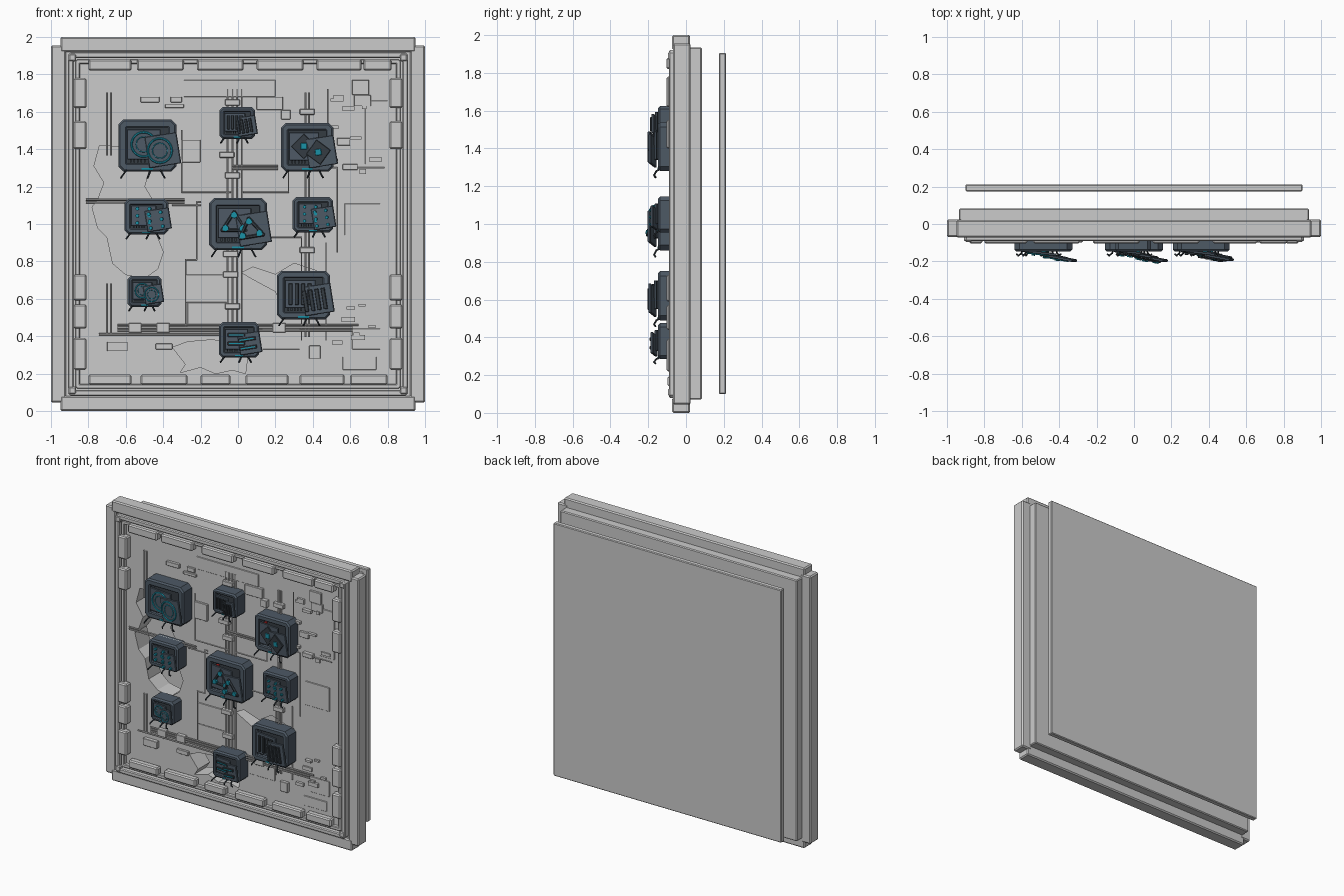
import bpy, bmesh, math, random
from mathutils import Vector, Matrix

if "Cube" in bpy.data.objects:
    bpy.data.objects.remove(bpy.data.objects["Cube"])
random.seed(4)

def mat(name, c):
    m = bpy.data.materials.new(name)
    m.diffuse_color = (*c, 1)
    m.use_nodes = True
    m.node_tree.nodes["Principled BSDF"].inputs["Base Color"].default_value = m.diffuse_color
    return m

SLATE = mat("slate", (0.075, 0.10, 0.13))
DARK = mat("dark", (0.035, 0.045, 0.055))
TEAL = mat("teal", (0.01, 0.28, 0.38))
RED = mat("red", (0.6, 0.02, 0.02))
FLOOR = -0.05

def emit(bm, name, m=None):
    bmesh.ops.recalc_face_normals(bm, faces=bm.faces)
    me = bpy.data.meshes.new(name)
    bm.to_mesh(me)
    bm.free()
    ob = bpy.data.objects.new(name, me)
    bpy.context.collection.objects.link(ob)
    if m:
        me.materials.append(m)
    return ob

def box(bm, x0, z0, x1, z1, y0, y1, bev=0.0, mx=None):
    M = Matrix.Translation(((x0+x1)/2, (y0+y1)/2, (z0+z1)/2)) @ Matrix.Diagonal((x1-x0, y1-y0, z1-z0, 1))
    vs = bmesh.ops.create_cube(bm, size=1, matrix=(mx or Matrix()) @ M)["verts"]
    if bev:
        es = list({e for v in vs for e in v.link_edges})
        bmesh.ops.bevel(bm, geom=es, offset=bev, segments=1, affect='EDGES')

def ring(bm, cx, cz, w, h, profile, ch):
    """Sweep an (inset, y) section round a chamfered rectangle."""
    loops = []
    for ins, y in profile:
        a, b, c = w/2-ins, h/2-ins, max(ch-ins*0.6, 0.0008)
        pts = [(a, b-c), (a-c, b), (c-a, b), (-a, b-c), (-a, c-b), (c-a, -b), (a-c, -b), (a, c-b)]
        loops.append([bm.verts.new((cx+x, y, cz+z)) for x, z in pts])
    for i, A in enumerate(loops):
        B = loops[(i+1) % len(loops)]
        for k in range(8):
            bm.faces.new((A[k], A[(k+1) % 8], B[(k+1) % 8], B[k]))

def tube(bm, pts, r, n=6, mx=None):
    for a, b in zip(pts, pts[1:]):
        a, b = Vector(a), Vector(b)
        d = b - a
        M = Matrix.Translation((a+b)/2) @ d.to_track_quat('Z', 'Y').to_matrix().to_4x4()
        bmesh.ops.create_cone(bm, cap_ends=True, segments=n, radius1=r, radius2=r,
                              depth=d.length + r, matrix=(mx or Matrix()) @ M)

def torus(bm, R, r, mx, n=32):
    rows = [[bm.verts.new(mx @ Vector(((R+r*math.cos(q))*math.cos(t), r*math.sin(q), (R+r*math.cos(q))*math.sin(t))))
             for q in (k*math.pi/3 for k in range(6))] for t in (i*math.tau/n for i in range(n))]
    for i in range(n):
        for k in range(6):
            A, B = rows[i], rows[(i+1) % n]
            bm.faces.new((A[k], A[(k+1) % 6], B[(k+1) % 6], B[k]))

# Outer frame bars
bm = bmesh.new()
for s in (-1, 1):
    box(bm, s*0.96-0.04, 0.045, s*0.96+0.04, 1.955, -0.07, 0.025, 0.008)
    z = 1 + s*0.96
    box(bm, -0.95, z-0.04, 0.95, z+0.04, -0.073, 0.022, 0.008)
emit(bm, "outer_frame")

# Stepped inner rim
bm = bmesh.new()
ring(bm, 0, 1, 1.82, 1.84, [(0, -0.04), (0, -0.085), (0.006, -0.091), (0.026, -0.091), (0.032, -0.085), (0.032, -0.04)], 0.015)
ring(bm, 0, 1, 1.74, 1.76, [(0, -0.04), (0, -0.072), (0.004, -0.076), (0.02, -0.076), (0.024, -0.072), (0.024, -0.04)], 0.012)
for sx in (-1, 1):
    for sz in (-1, 1):
        box(bm, sx*0.885-0.02, 1+sz*0.89-0.02, sx*0.885+0.02, 1+sz*0.89+0.02, -0.095, -0.05, 0.006)
emit(bm, "inner_rim")

# Wall slab with broken holes
bm = bmesh.new()
box(bm, -0.935, 0.07, 0.935, 1.935, FLOOR, 0.084, 0.006)
slab = emit(bm, "wall_slab")
HOLES = [
    [(-.74, 1.42), (-.77, 1.31), (-.715, 1.22), (-.75, 1.13), (-.78, 1.09), (-.75, .98), (-.70, .93), (-.67, .79),
     (-.6, .73), (-.5, .71), (-.43, .76), (-.40, .85), (-.44, .95), (-.41, 1.05), (-.5, 1.2), (-.46, 1.35), (-.6, 1.41)],
    [(-.35, .34), (-.27, .37), (-.15, .38), (.02, .37), (.05, .28), (.04, .2), (-.03, .22), (-.12, .2), (-.2, .235),
     (-.31, .205), (-.28, .25)],
    [(.02, .74), (.08, .77), (.2, .73), (.3, .79), (.42, .75), (.45, .55), (.36, .5), (.25, .53), (.2, .64), (.07, .71)]]
for i, pts in enumerate(HOLES):
    bm = bmesh.new()
    f = bm.faces.new([bm.verts.new((x, -0.2, z)) for x, z in pts])
    r = bmesh.ops.extrude_face_region(bm, geom=[f])
    bmesh.ops.translate(bm, vec=(0, 0.36, 0), verts=[v for v in r["geom"] if isinstance(v, bmesh.types.BMVert)])
    cut = emit(bm, "hole_cutter")
    cut.hide_render = True
    mod = slab.modifiers.new("hole", 'BOOLEAN')
    mod.operation, mod.object, mod.solver = 'DIFFERENCE', cut, 'EXACT'
    me = bpy.data.meshes.new_from_object(slab.evaluated_get(bpy.context.evaluated_depsgraph_get()))
    slab.modifiers.clear()
    slab.data = me
    bpy.data.objects.remove(cut)

# Separate back panel
bm = bmesh.new()
box(bm, -0.9, 0.1, 0.9, 1.905, 0.174, 0.212, 0.005)
emit(bm, "back_panel")

# Segmented edging blocks
bm = bmesh.new()
for x0, x1 in [(-.8, -.57), (-.54, -.29), (-.22, .03), (.10, .35), (.42, .66), (.67, .82)]:
    box(bm, x0, 1.82, x1, 1.88, FLOOR, -0.104, 0.008)
for x0, x1 in [(-.8, -.57), (-.52, -.27), (-.2, -.04), (.04, .27), (.33, .57), (.60, .80)]:
    box(bm, x0, .14, x1, .195, FLOOR, -0.098, 0.008)
for s in (-1, 1):
    for z0, z1 in [(.22, .39), (.44, .57), (.59, .73), (1.40, 1.55), (1.62, 1.78)]:
        box(bm, s*.845-.035, z0, s*.845+.035, z1, FLOOR, -0.104, 0.008)
emit(bm, "edge_blocks")

# Raised wall plates and small boxes
bm = bmesh.new()
PLATES = [(-.29, 1.68, .20, 1.77), (.61, 1.69, .70, 1.77), (.68, 1.32, .80, 1.66), (.62, 1.63, .71, 1.69),
          (-.52, 1.65, -.42, 1.68), (-.36, 1.65, -.30, 1.68), (-.39, 1.62, -.29, 1.64), (.10, 1.61, .24, 1.68),
          (.23, 1.56, .28, 1.61), (.56, 1.29, .64, 1.32), (.57, .94, .76, 1.11), (-.27, .45, -.05, .58),
          (-.70, .32, -.59, .37), (-.44, .33, -.35, .36), (.13, .33, .33, .44), (.38, .28, .44, .35),
          (.56, .22, .74, .29), (.61, .33, .76, .44), (-.28, .58, -.06, .73), (.53, 1.42, .60, 1.46), (-.30, 1.33, -.2, 1.45)]
for x0, z0, x1, z1 in PLATES:
    big = (x1-x0)*(z1-z0) > 0.012
    box(bm, x0, z0, x1, z1, -0.04, FLOOR - (0.006 if big else random.uniform(0.012, 0.03)), 0.002)
for i in range(16):
    x, z = random.uniform(.5, .78), random.choice((random.uniform(.35, .6), random.uniform(1.2, 1.7)))
    a, b = random.uniform(.01, .04), random.uniform(.006, .015)
    box(bm, x-a, z-b, x+a, z+b, -0.04, FLOOR-random.uniform(.008, .025))
emit(bm, "wall_plates")

# Conduit bundles, clamps and single pipes
bm = bmesh.new()
Y = FLOOR - 0.008
for x, z0, z1 in [(-.055, .32, 1.72), (-.03, .32, 1.72), (-.005, .32, 1.72), (.02, .32, 1.72), (.36, .4, 1.7), (.38, .4, 1.7),
                  (-.70, 1.37, 1.7), (-.68, 1.37, 1.7), (-.70, .41, .68), (-.68, .41, .68)]:
    tube(bm, [(x, Y, z0), (x, Y, z1)], 0.006)
for z, x0, x1 in [(.46, -.64, .64), (.445, -.64, .61), (.43, -.64, .61), (.41, -.74, -.1), (1.13, -.81, -.29),
                  (1.115, -.81, -.29), (1.31, -.03, .21), (1.295, -.03, .21)]:
    tube(bm, [(x0, Y-.008, z), (x1, Y-.008, z)], 0.006)
for path in [[(-.3, 1.5), (-.3, 1.17), (-.04, 1.17)], [(-.2, 1.12), (-.22, 1.12), (-.22, .81), (-.28, .81), (-.28, .45)],
             [(.48, 1.72), (.48, 1.3), (.53, 1.3), (.53, .85)], [(.03, 1.17), (.27, 1.17), (.27, 1.3)],
             [(.15, .93), (.34, .93), (.34, .38)], [(.47, .9), (.47, .38)], [(.78, 1.3), (.56, 1.3)], [(-.2, 1.1), (-.35, 1.1)]]:
    tube(bm, [(x, Y, z) for x, z in path], 0.004)
emit(bm, "conduits")
bm = bmesh.new()
for x, z in [(-.03, 1.65), (-.06, 1.37), (-.03, 1.26), (-.04, .84), (-.04, .73), (-.03, .56), (.37, 1.6), (.37, .86)]:
    box(bm, x-.04, z-.016, x+.04, z+.016, FLOOR, FLOOR-.03, 0.003)
for x in (-.55, -.4, .22):
    box(bm, x-.035, .42, x+.035, .47, FLOOR, FLOOR-.03, 0.003)
emit(bm, "conduit_clamps")

# Emblem halves mounted on the module covers
def emblem(bt, bd, kind, w, h, M):
    if kind == "rings":
        torus(bt, w*.21, w*.018, M)
        torus(bt, w*.13, w*.008, M)
    elif kind == "slats":
        for k in range(4):
            box(bd, (k-1.5)*w*.12-w*.035, -h*.22, (k-1.5)*w*.12+w*.035, h*.22, -.01, .004, .002, M)
    elif kind == "bars":
        for k in (-1, 1):
            box(bd, -w*.22, k*h*.12-h*.05, w*.22, k*h*.12+h*.05, -.008, .004, .002, M)
            box(bt, -w*.18, k*h*.12-h*.015, w*.18, k*h*.12+h*.015, -.011, 0, 0, M)
    elif kind == "diamond":
        R = M @ Matrix.Rotation(math.radians(45), 4, 'Y')
        box(bd, -w*.17, -w*.17, w*.17, w*.17, -.007, .004, .002, R)
        box(bt, -w*.06, -w*.06, w*.06, w*.06, -.011, 0, .002, M)
    else:
        spots = [(x, z) for x in (-.14, .14) for z in (-.2, 0, .2)] if kind == "dots" else [(-.15, -.1), (.15, -.1), (0, .15)]
        for x, z in spots:
            tube(bt, [(x*w, 0, z*h), (x*w, -.008, z*h)], w*(.04 if kind == "dots" else .055), 10, M)
        if kind == "tri":
            tube(bd, [(x*w*1.4, -.003, z*h*1.4) for x, z in spots + spots[:1]], w*.03, 6, M)

# Nine broken wall modules
MODULES = [(-.485, 1.42, .31, .28, "rings"), (-.005, 1.54, .19, .17, "slats"), (.37, 1.41, .28, .26, "diamond"),
           (-.49, 1.04, .235, .19, "dots"), (0, 1.0, .31, .28, "tri"), (.4, 1.05, .215, .19, "dots"),
           (-.5, .64, .18, .165, "rings"), (.35, .62, .285, .26, "slats"), (.005, .38, .215, .19, "bars")]
for i, (cx, cz, w, h, kind) in enumerate(MODULES, 1):
    t, yf = w*.14, -.147
    bm = bmesh.new()
    ring(bm, cx, cz, w, h, [(0, -.045), (0, yf+.01), (.01, yf), (t-.006, yf), (t, yf+.006), (t, -.045)], w*.09)
    emit(bm, f"module_{i}_housing", SLATE)
    bd, bt, bp = bmesh.new(), bmesh.new(), bmesh.new()
    box(bd, cx-w*.4, cz-h*.4, cx+w*.4, cz+h*.4, -.045, -.09)
    for k in range(5):
        x = cx - w*.3 + k*w*.06
        box(bd, x, cz-h*.33, x+w*.03, cz-h*.27, -.08, -.13)
    box(bt, cx-w*.1, cz-h*.47, cx+w*.1, cz-h*.43, -.13, yf-.004)
    # two displaced cover halves
    for ox, oz, pw, ph, y, tilt, roll in [(-.06, .02, .58, .58, yf-.002-w*.02, 7, 0), (.27, -.09, .56, .6, yf-w*.11, 11, 9)]:
        M = (Matrix.Translation((cx+ox*w, y, cz+oz*h)) @ Matrix.Rotation(math.radians(-roll), 4, 'Y')
             @ Matrix.Rotation(math.radians(-tilt), 4, 'Z'))
        box(bp, -pw*w/2, -ph*h/2, pw*w/2, ph*h/2, -.006, .008, .003, M)
        N = M @ Matrix.Translation((-w*.05 if roll else 0, -.007, 0))
        emblem(bt, bd, kind, w, h, N)
    # torn cables hanging below
    for ox, d in [(-.33, -.05), (.08, -.03), (.2, .04)]:
        x, z = cx+ox*w, cz-h*.42
        tube(bd, [(x, -.12, z), (x+d*w, yf-.01, z-h*.08), (x+d*w*2, yf-.022, z-h*.16), (x+d*w*2.5, yf-.015, z-h*.2)], .005)
    emit(bp, f"module_{i}_covers", SLATE)
    emit(bd, f"module_{i}_dark_fittings", DARK)
    emit(bt, f"module_{i}_teal_trim", TEAL)
    if kind in ("diamond", "tri"):
        bm = bmesh.new()
        box(bm, cx-w*.32, cz+h*.2, cx-w*.27, cz+h*.24, -.08, -.125)
        emit(bm, f"module_{i}_warning_light", RED)
